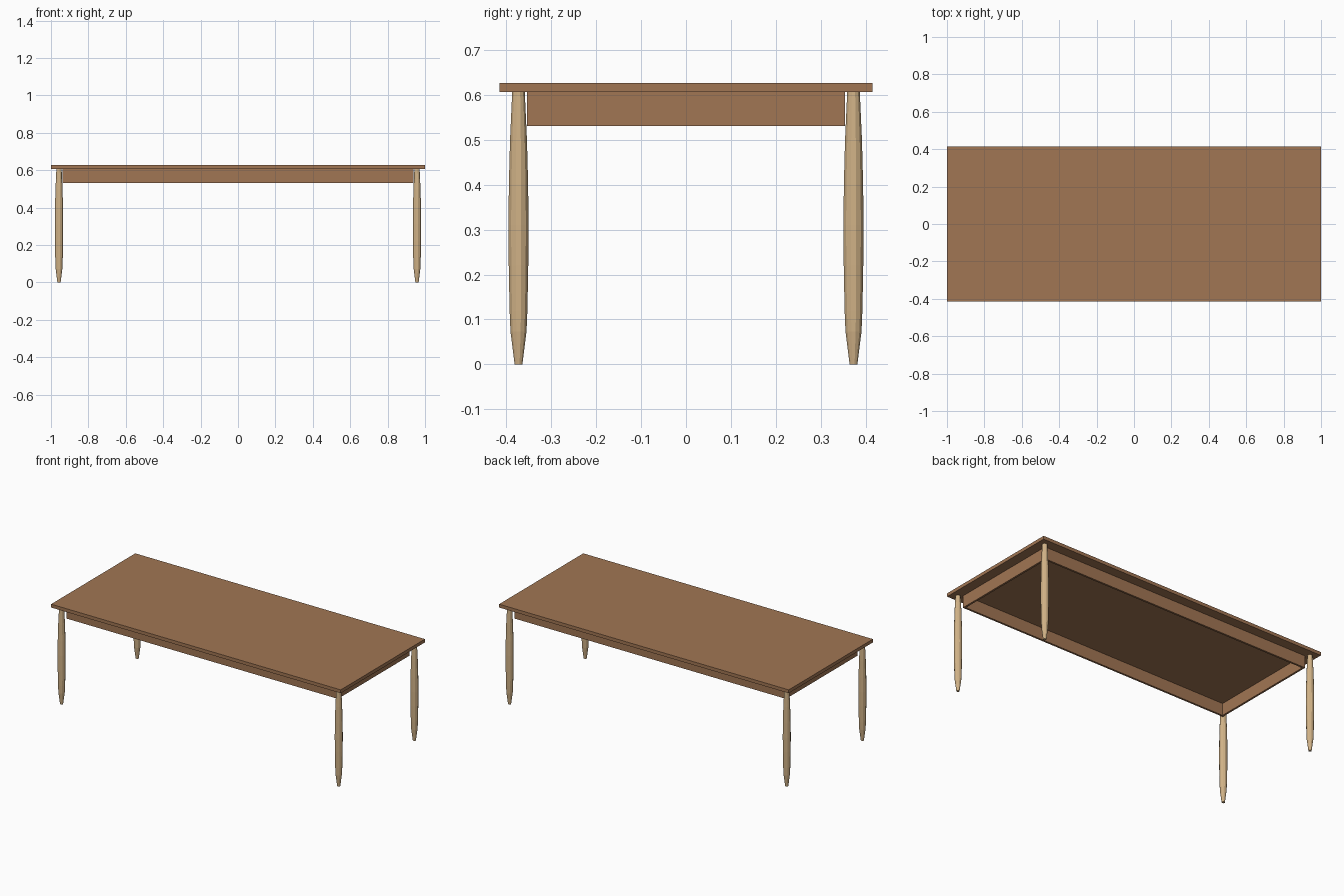
import bpy, bmesh, math
from mathutils import Matrix

if "Cube" in bpy.data.objects:
    bpy.data.objects.remove(bpy.data.objects["Cube"])


def material(name, rgb):
    m = bpy.data.materials.new(name)
    m.diffuse_color = (*[(c / 255) ** 2.2 for c in rgb], 1)
    m.use_nodes = True
    m.node_tree.nodes["Principled BSDF"].inputs["Base Color"].default_value = m.diffuse_color
    return m


brown = material("brown_wood", (160, 117, 84))
pale = material("pale_wood", (208, 177, 134))


def finish(name, bm, mat):
    bmesh.ops.recalc_face_normals(bm, faces=bm.faces)
    me = bpy.data.meshes.new(name)
    bm.to_mesh(me)
    bm.free()
    me.materials.append(mat)
    ob = bpy.data.objects.new(name, me)
    bpy.context.collection.objects.link(ob)
    return ob


def box(name, lo, hi, mat):
    bm = bmesh.new()
    size = [b - a for a, b in zip(lo, hi)]
    mid = [(a + b) / 2 for a, b in zip(lo, hi)]
    bmesh.ops.create_cube(bm, size=1, matrix=Matrix.Translation(mid) @ Matrix.Diagonal((*size, 1)))
    return finish(name, bm, mat)


# Table top
TOP, UNDER, APRON = 0.627, 0.606, 0.531
box("table_top", (-1, -0.415, UNDER), (1, 0.415, TOP), brown)

# Apron boards forming an open frame
AX, AY, T = 0.938, 0.354, 0.012
for s, side in ((-1, "front"), (1, "back")):
    y = sorted((s * AY, s * (AY - T)))
    box(side + "_apron", (-AX, y[0], APRON), (AX, y[1], UNDER), brown)
for s, side in ((-1, "left"), (1, "right")):
    x = sorted((s * AX, s * (AX - T)))
    box(side + "_apron", (x[0], -AY + T, APRON), (x[1], AY - T, UNDER), brown)

# Turned legs: (radius, height) profile swept around 12 flat sides
PROFILE = [(0.009, 0), (0.0185, 0.073), (0.0205, 0.12), (0.0225, 0.22), (0.0232, 0.31),
           (0.0222, 0.40), (0.0195, 0.50), (0.0145, UNDER)]
SIDES = 12


def leg(name, cx, cy):
    bm = bmesh.new()
    rings = []
    for r, z in PROFILE:
        angles = [2 * math.pi * (i + 0.5) / SIDES for i in range(SIDES)]
        rings.append([bm.verts.new((cx + r * math.cos(a), cy + r * math.sin(a), z)) for a in angles])
    for a, b in zip(rings, rings[1:]):
        for i in range(SIDES):
            j = (i + 1) % SIDES
            bm.faces.new((a[i], a[j], b[j], b[i]))
    bm.faces.new(rings[0])
    bm.faces.new(rings[-1])
    finish(name, bm, pale)


for sx, nx in ((-1, "left"), (1, "right")):
    for sy, ny in ((-1, "front"), (1, "back")):
        leg(f"{ny}_{nx}_leg", sx * 0.957, sy * 0.373)
